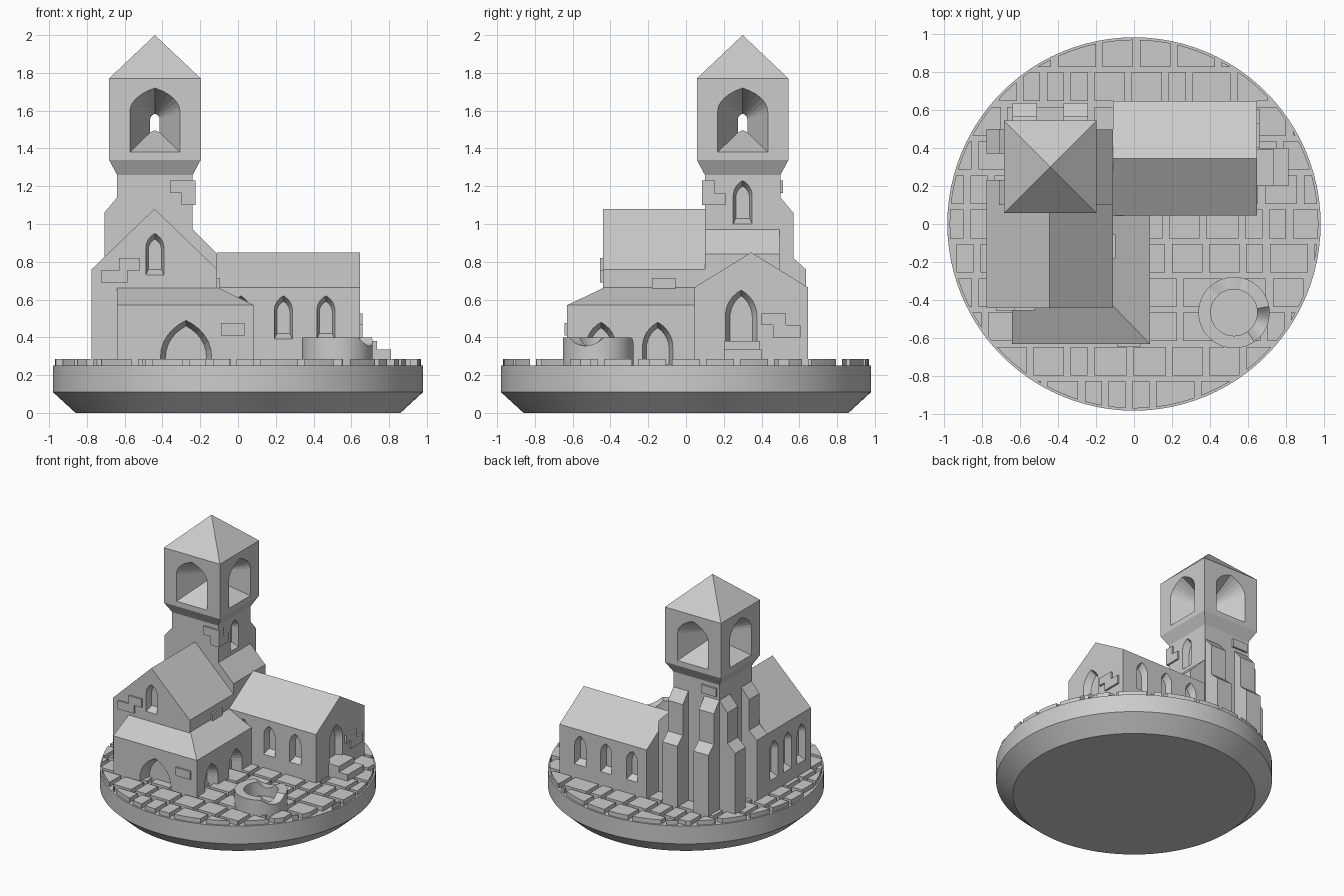
import bpy, bmesh, math, random

cube = bpy.data.objects.get("Cube")
if cube:
    bpy.data.objects.remove(cube, do_unlink=True)

random.seed(4)
stone = bpy.data.materials.new("grey stone")
stone.use_nodes = True
GREY = (0.6, 0.6, 0.6, 1)
stone.diffuse_color = GREY
stone.node_tree.nodes["Principled BSDF"].inputs["Base Color"].default_value = GREY


def finish(name, bm):
    bmesh.ops.remove_doubles(bm, verts=bm.verts[:], dist=1e-5)
    bmesh.ops.recalc_face_normals(bm, faces=bm.faces[:])
    mesh = bpy.data.meshes.new(name)
    bm.to_mesh(mesh)
    bm.free()
    mesh.materials.append(stone)
    obj = bpy.data.objects.new(name, mesh)
    bpy.context.collection.objects.link(obj)
    return obj


def loft(name, rings, caps=True):
    """Skin a list of point rings that all have the same length."""
    bm = bmesh.new()
    loops = [[bm.verts.new(p) for p in ring] for ring in rings]
    for a, b in zip(loops, loops[1:]):
        for i in range(len(a)):
            j = (i + 1) % len(a)
            bm.faces.new((a[i], a[j], b[j], b[i]))
    if caps:
        bm.faces.new(loops[0])
        bm.faces.new(loops[-1])
    return finish(name, bm)


def place(profile, axis, at):
    """Put a (u, z) profile on a plane across the x or y axis."""
    return [(at, u, z) if axis == "x" else (u, at, z) for u, z in profile]


def prism(name, profile, axis, lo, hi):
    return loft(name, [place(profile, axis, lo), place(profile, axis, hi)])


def rect(x0, x1, y0, y1, z):
    return [(x0, y0, z), (x1, y0, z), (x1, y1, z), (x0, y1, z)]


def box(name, x, y, z):
    return loft(name, [rect(*x, *y, z[0]), rect(*x, *y, z[1])])


def circle(r, z, cx=0, cy=0, n=96):
    return [(cx + r * math.cos(k * math.tau / n), cy + r * math.sin(k * math.tau / n), z)
            for k in range(n)]


def smooth(obj):
    bpy.ops.object.select_all(action="DESELECT")
    obj.select_set(True)
    bpy.context.view_layer.objects.active = obj
    bpy.ops.object.shade_smooth_by_angle(angle=math.radians(30))


def cut(obj, cutter, operation="DIFFERENCE"):
    cutter.hide_render = True
    mod = obj.modifiers.new("cut", "BOOLEAN")
    mod.operation, mod.solver, mod.object = operation, "EXACT", cutter
    bpy.context.view_layer.objects.active = obj
    bpy.ops.object.modifier_apply(modifier=mod.name)
    bpy.data.objects.remove(cutter, do_unlink=True)


def arch(u, w, z0, z1, rise):
    """Pointed arch outline with half width w."""
    right = []
    for k in range(7):
        a = math.radians(10 * k)
        right.append((-w + 2 * w * math.cos(a),
                      z1 - rise + rise * math.sin(a) / math.sin(math.radians(60))))
    left = [(-p, z) for p, z in reversed(right[:-1])]
    return [(u + p, z) for p, z in [(-w, z0), (w, z0)] + right + left]


def opening(obj, axis, face, out, u, w, z0, z1, depth=0.05, scale=0.72,
            sill=0.03, drop=0.03, rise=1.6):
    """Cut a recess that narrows inwards; out is the outward sign."""
    outer = arch(u, w, z0, z1, rise * w)
    k = (z1 - z0 - sill - drop) / (z1 - z0)
    inner = [(u + (p - u) * scale, z0 + sill + (z - z0) * k) for p, z in outer]
    cutter = loft("cutter", [place(outer, axis, face + out * 0.02),
                             place(outer, axis, face),
                             place(inner, axis, face - out * depth)])
    cut(obj, cutter)


GROUND = 0.25

# Round base
base = loft("base", [circle(0.86, 0), circle(0.98, 0.11), circle(0.98, GROUND)])
smooth(base)

# Paving stones in rows, trimmed to the round edge
bm = bmesh.new()
for row in range(-5, 6):
    y = row * 0.18
    x = -1.02 - random.uniform(0, 0.12)
    while x < 1:
        w = random.choice((0.09, 0.16, 0.17, 0.2))
        lower = [bm.verts.new(p) for p in rect(x, x + w, y - 0.075, y + 0.075, GROUND - 0.02)]
        upper = [bm.verts.new(p) for p in rect(x, x + w, y - 0.075, y + 0.075, 0.285)]
        bm.faces.new(lower)
        bm.faces.new(upper)
        for i in range(4):
            j = (i + 1) % 4
            bm.faces.new((lower[i], lower[j], upper[j], upper[i]))
        x += w + 0.035
paving = finish("paving", bm)
cut(paving, loft("cutter", [circle(0.968, 0.2), circle(0.968, 0.4)]), "INTERSECT")

# Bell tower with flared top and pyramid roof
TX, TY = -0.44, 0.3
tower = loft("tower", [rect(TX - h, TX + h, TY - h, TY + h, z) for h, z in
                       ((0.2, GROUND), (0.2, 1.26), (0.243, 1.34), (0.243, 1.77), (0, 2))])
opening(tower, "x", TX + 0.2, 1, TY, 0.05, 1.0, 1.23)
for axis, c, u in (("x", TX, TY), ("y", TY, TX)):
    for out in (-1, 1):
        opening(tower, axis, c + out * 0.243, out, u, 0.133, 1.38, 1.72,
                depth=0.25, scale=0.07, sill=0.12, drop=0.14, rise=0.95)

# Stepped buttresses on the back and outer side of the tower
step = [(0.15, GROUND), (0.335, GROUND), (0.335, 0.76), (0.268, 0.82),
        (0.268, 1.06), (0.2, 1.14), (0.15, 1.14)]
for k in (-1, 1):
    lo, hi = sorted((k * 0.07, k * 0.199))
    prism("back_buttress", [(TY + d, z) for d, z in step], "x", TX + lo, TX + hi)
    prism("side_buttress", [(TX - d, z) for d, z in step], "y", TY + lo, TY + hi)
prism("inner_buttress", [(-0.3, GROUND), (-0.11, GROUND), (-0.11, 0.84), (-0.24, 0.97),
                         (-0.3, 0.97)], "y", 0.1, 0.495)


def gable(name, axis, u0, u1, eave, ridge, lo, hi):
    return prism(name, [(u0, GROUND), (u1, GROUND), (u1, eave),
                        ((u0 + u1) / 2, ridge), (u0, eave)], axis, lo, hi)


# Nave
nave = gable("nave", "y", -0.775, -0.11, 0.76, 1.08, -0.44, 0.1)
opening(nave, "y", -0.44, -1, TX, 0.048, 0.73, 0.95)
for y in (-0.32, -0.15, 0.02):
    opening(nave, "x", -0.775, -1, y, 0.05, 0.38, 0.68)

# Side wing
wing = gable("wing", "x", 0.045, 0.645, 0.665, 0.85, -0.11, 0.645)
for x in (0.015, 0.24, 0.465):
    for face, out in ((0.045, -1), (0.645, 1)):
        opening(wing, "y", face, out, x, 0.048, 0.39, 0.62)
opening(wing, "x", 0.645, 1, 0.292, 0.083, 0.29, 0.65, sill=0)

# Lean-to porch wrapped around the nave corner
porch = loft("porch", [rect(-0.64, 0.085, -0.63, 0.045, GROUND),
                       rect(-0.64, 0.085, -0.63, 0.045, 0.57),
                       [(-0.64, -0.43, 0.665), (-0.11, -0.43, 0.665),
                        (-0.11, 0.045, 0.665), (-0.64, 0.045, 0.665)]])
opening(porch, "y", -0.63, -1, -0.275, 0.135, 0.26, 0.49, depth=0.08, scale=0.8, sill=0, rise=1.4)
for y in (-0.45, -0.15):
    opening(porch, "x", 0.085, 1, y, 0.08, 0.26, 0.48, depth=0.08, scale=0.75, sill=0)

# Door steps
box("upper_step", (0.6, 0.735), (0.2, 0.39), (GROUND, 0.38))
box("lower_step", (0.6, 0.81), (0.2, 0.4), (GROUND, 0.335))

# Raised bricks
P = 0.014
bricks = [
    ((-0.36, -0.24 + P), (0.1 - P, 0.15), (1.165, 1.23)),
    ((-0.3, -0.24 + P), (0.1 - P, 0.21), (1.1, 1.165)),
    ((-0.62, -0.49), (0.45, 0.5 + P), (1.165, 1.23)),
    ((-0.63, -0.52), (-0.44 - P, -0.4), (0.755, 0.82)),
    ((-0.725, -0.585), (-0.44 - P, -0.4), (0.69, 0.755)),
    ((-0.09, 0.035), (-0.63 - P, -0.6), (0.41, 0.475)),
    ((-0.15, -0.11 + P), (-0.18, -0.055), (0.655, 0.715)),
    ((0.6, 0.645 + P), (0.4, 0.53), (0.465, 0.525)),
    ((0.6, 0.645 + P), (0.46, 0.605), (0.4, 0.465)),
]
for b in bricks:
    box("brick", *b)

# Worn round well with two dips in its rim
WX, WY, N = 0.525, -0.465, 72


def rim(r):
    ring = []
    for k, (x, y, z) in enumerate(circle(r, 0.4, WX, WY, N)):
        dips = 0
        for centre in (-22, 105):
            off = (k * 360 / N - centre + 180) % 360 - 180
            dips += 0.045 * max(0, 1 - (off / 32) ** 2)
        ring.append((x, y, z - dips))
    return ring


well = loft("well", [circle(0.187, GROUND, WX, WY, N), rim(0.187), rim(0.122),
                     circle(0.122, 0.29, WX, WY, N)])
smooth(well)
